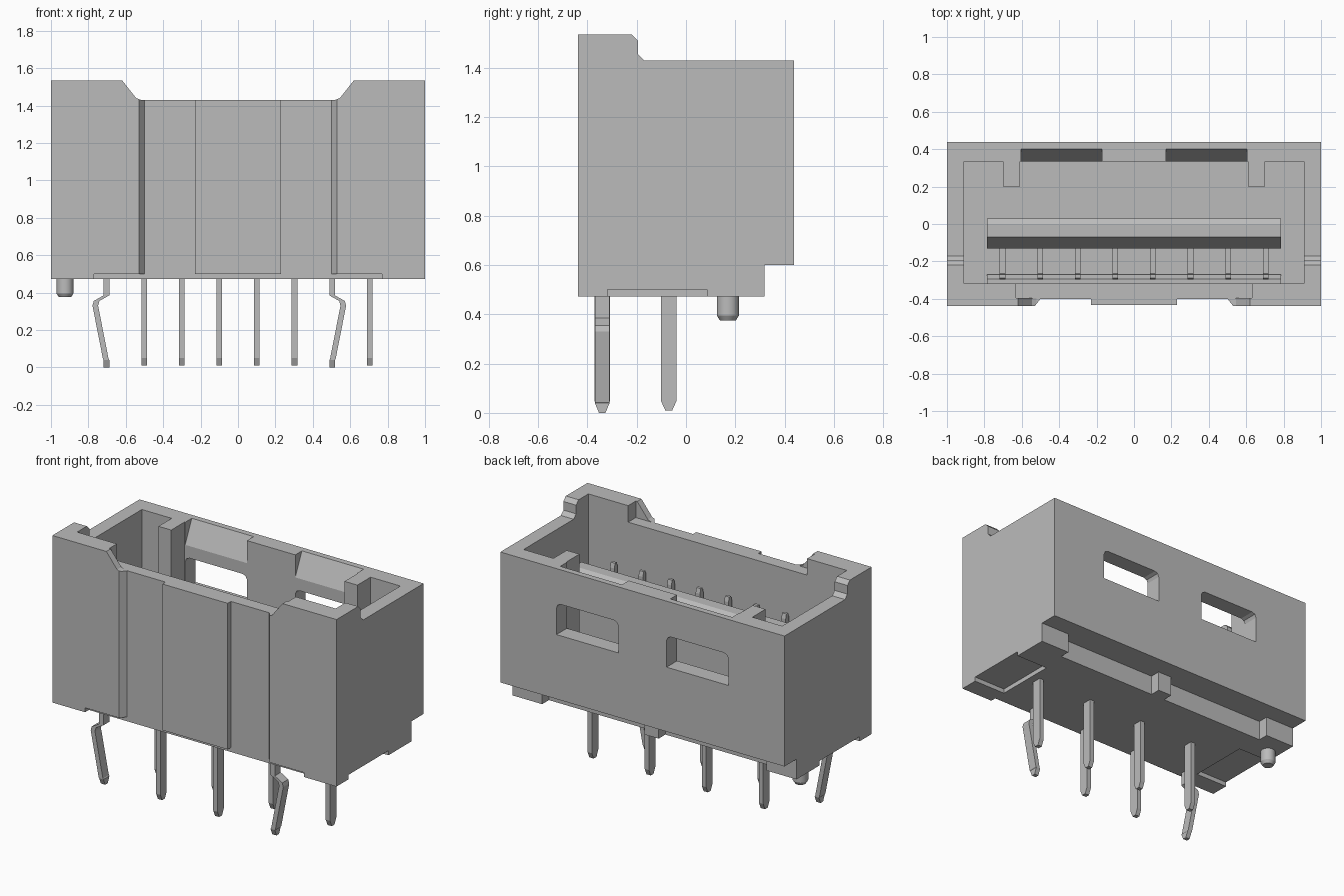
import bpy, bmesh, math
from mathutils import Vector

if "Cube" in bpy.data.objects:
    bpy.data.objects.remove(bpy.data.objects["Cube"], do_unlink=True)

grey = bpy.data.materials.new("light grey")
grey.use_nodes = True
GREY = (0.5, 0.5, 0.5, 1)
grey.diffuse_color = GREY
grey.node_tree.nodes["Principled BSDF"].inputs["Base Color"].default_value = GREY


def finish(name, bm):
    bmesh.ops.recalc_face_normals(bm, faces=bm.faces)
    mesh = bpy.data.meshes.new(name)
    bm.to_mesh(mesh)
    bm.free()
    mesh.materials.append(grey)
    ob = bpy.data.objects.new(name, mesh)
    bpy.context.collection.objects.link(ob)
    return ob


def prism(name, pts, axis, a, b):
    """Extrude a 2D outline along an axis; pts are (y,z), (x,z) or (x,y)."""
    put = {"x": lambda p, t: (t, p[0], p[1]),
           "y": lambda p, t: (p[0], t, p[1]),
           "z": lambda p, t: (p[0], p[1], t)}[axis]
    bm = bmesh.new()
    face = bm.faces.new([bm.verts.new(put(p, a)) for p in pts])
    out = bmesh.ops.extrude_face_region(bm, geom=[face])
    move = Vector(put((0, 0), b - a))
    bmesh.ops.translate(bm, vec=move,
                        verts=[v for v in out["geom"] if isinstance(v, bmesh.types.BMVert)])
    return finish(name, bm)


def box(name, x0, x1, y0, y1, z0, z1):
    return prism(name, [(x0, y0), (x1, y0), (x1, y1), (x0, y1)], "z", z0, z1)


def cut(target, cutter):
    """Subtract the cutter and discard it."""
    mod = target.modifiers.new("cut", "BOOLEAN")
    mod.operation = "DIFFERENCE"
    mod.solver = "EXACT"
    mod.object = cutter
    bpy.context.view_layer.objects.active = target
    bpy.ops.object.modifier_apply(modifier=mod.name)
    bpy.data.objects.remove(cutter, do_unlink=True)


def mirrored(half):
    """Complete an outline that is symmetric about x = 0."""
    return half + [(-x, y) for x, y in reversed(half)]


# Housing: side profile with raised front shoulders and a stepped back
housing = prism("housing", [
    (-.438, .472), (.318, .472), (.318, .60), (.438, .60), (.438, 1.43), (-.17, 1.43),
    (-.195, 1.455), (-.195, 1.51), (-.22, 1.535), (-.438, 1.535)], "x", -1, 1)

# Cavity with two guide ribs on the back wall
cut(housing, prism("cavity_cutter", mirrored([
    (.91, -.318), (.91, .333), (.70, .333),
    (.70, .20), (.61, .20), (.61, .333)]), "z", .66, 1.7))

# Lowered middle of the front wall, sloped outside and stepped inside
cut(housing, prism("front_gap_cutter", mirrored([
    (.52, 1.43), (.545, 1.44), (.62, 1.535), (.62, 1.7)]), "y", -.6, -.25))
cut(housing, box("shoulder_step_cutter", -.63, .63, -.395, -.25, 1.43, 1.7))

# Shallow bays in the front face either side of the centre panel
cut(housing, prism("front_bay_cutter", mirrored([
    (.23, -.432), (.23, -.40), (.50, -.40), (.53, -.438), (.53, -.6)]), "z", .5, 1.7))

# Latch windows and lead-in slopes in the back wall
for s in (-1, 1):
    window = [(.17, 1.01), (.605, 1.01), (.605, 1.18), (.596, 1.201), (.575, 1.21),
              (.20, 1.21), (.179, 1.201), (.17, 1.18)]
    cut(housing, prism("window_cutter", [(s * x, z) for x, z in window], "y", .25, .6))
    span = sorted((s * .17, s * .605))
    cut(housing, prism("lead_in_cutter", [
        (.30, 1.216), (.40, 1.43), (.40, 1.6), (.30, 1.6)], "x", *span))

# Underside: front edge notch, side pockets, and a rear rebate with a middle tab
cut(housing, box("front_notch_cutter", -.77, .77, -.6, -.40, .3, .5))
for s in (-1, 1):
    x0, x1 = sorted((s * .77, s * 1.2))
    cut(housing, box("side_pocket_cutter", x0, x1, -.318, .085, .3, .501))
for x0, x1 in ((-.79, -.03), (.07, .79)):
    cut(housing, box("rear_rebate_cutter", x0, x1, .25, .6, .3, .60))

# Mating tongue and front ledge standing on the cavity floor
prism("tongue", [(-.13, .65), (-.13, 1.08), (-.07, 1.23), (0, 1.23), (.03, 1.21), (.03, .65)],
      "x", -.785, .785)
prism("floor_ledge", [(-.32, .65), (-.32, .72), (-.295, .72), (-.27, .68), (-.27, .65)],
      "x", -.785, .785)

# Locating peg with chamfered end
bm = bmesh.new()
for r1, r2, z0, z1 in ((.045, .045, .395, .51), (.032, .045, .375, .395)):
    out = bmesh.ops.create_cone(bm, cap_ends=True, segments=32, radius1=r1, radius2=r2,
                                depth=z1 - z0)
    bmesh.ops.translate(bm, verts=out["verts"], vec=(-.925, .17, (z0 + z1) / 2))
bmesh.ops.remove_doubles(bm, verts=bm.verts, dist=1e-4)
peg = finish("locating_peg", bm)
bpy.ops.object.select_all(action="DESELECT")
peg.select_set(True)
bpy.context.view_layer.objects.active = peg
bpy.ops.object.shade_smooth_by_angle(angle=math.radians(30))


def lead(name, x, y, path, half_x=.015):
    """Solder lead swept through (dx, z, half width in y) stations."""
    bm = bmesh.new()
    rings = []
    for dx, z, h in path:
        rings.append([bm.verts.new((x + dx + sx * half_x, y + sy * h, z))
                      for sx, sy in ((-1, -1), (1, -1), (1, 1), (-1, 1))])
    for r, q in zip(rings, rings[1:]):
        for i in range(4):
            j = (i + 1) % 4
            bm.faces.new((r[i], r[j], q[j], q[i]))
    bm.faces.new(rings[0])
    bm.faces.new(rings[-1])
    return finish(name, bm)


# Eight contacts: staggered solder leads, two with retention kinks
for i in range(8):
    x = -.703 + .201 * i
    if i in (0, 6):
        k = -1 if i == 0 else 1
        path = [(0, .52, .03), (0, .385, .03), (k * .053, .355, .03), (k * .06, .33, .03),
                (k * .004, .045, .03), (0, .04, .03), (0, 0, .013)]
        lead("kinked_lead", x, -.34, path)
    else:
        y = -.34 if i % 2 == 0 else -.07
        lead("solder_lead", x, y, [(0, .52, .032), (0, .05, .032), (0, .01, .014)])
    # Mating post and its foot inside the cavity
    lead("contact_post", x, -.28, [(0, .64, .017), (0, 1.14, .017), (0, 1.17, .009)])
    box("contact_foot", x - .015, x + .015, -.27, -.12, .64, .70)
